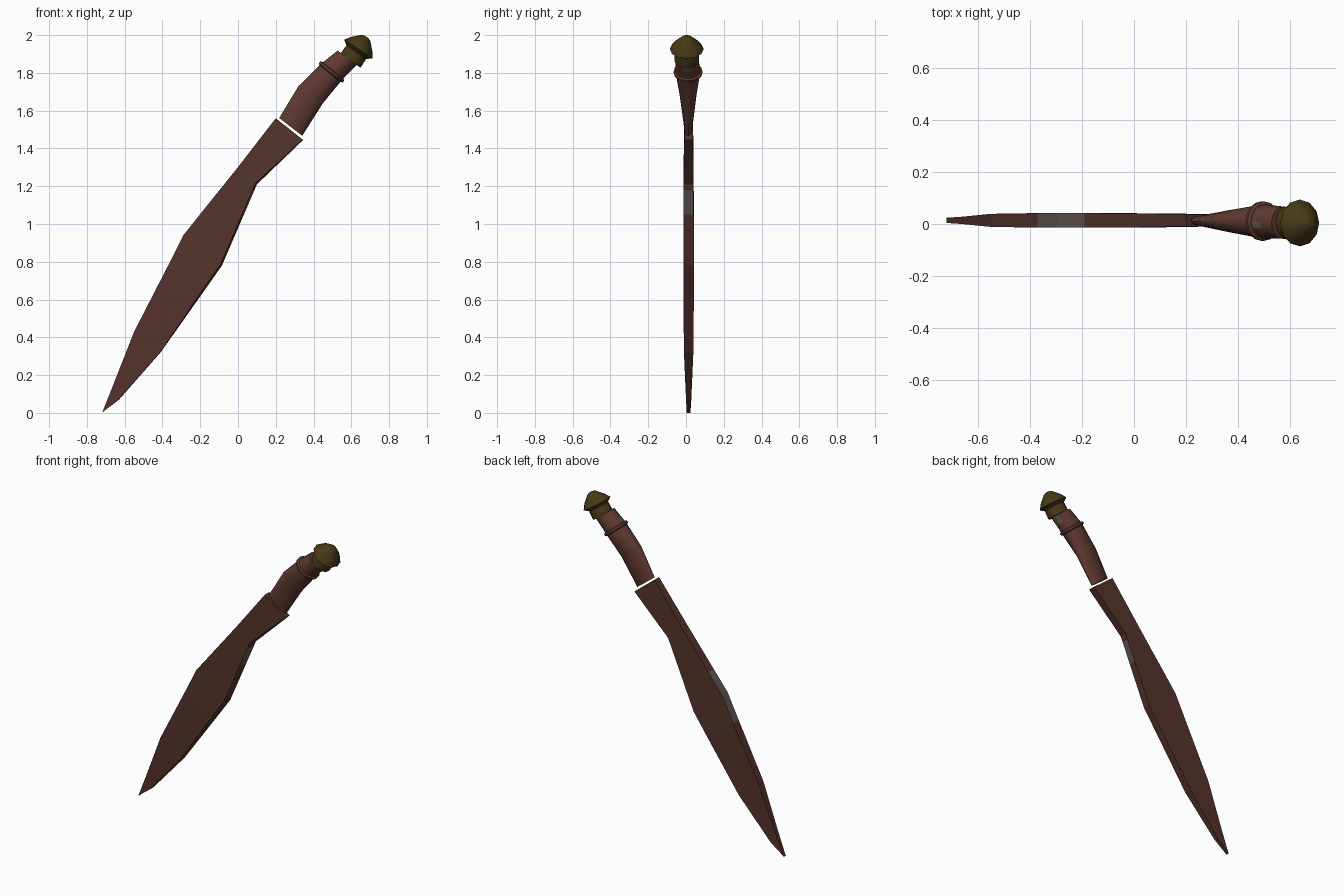
import bpy, bmesh, math
from mathutils import Vector

if "Cube" in bpy.data.objects:
    bpy.data.objects.remove(bpy.data.objects["Cube"])


def material(name, rgb):
    m = bpy.data.materials.new(name)
    m.diffuse_color = (*rgb, 1)
    m.use_nodes = True
    m.node_tree.nodes["Principled BSDF"].inputs["Base Color"].default_value = m.diffuse_color
    return m


BROWN = material("dark red leather", (0.092, 0.033, 0.025))
WOOD = material("red brown wood", (0.115, 0.041, 0.031))
OLIVE = material("dark brass", (0.062, 0.041, 0.008))
GREY = material("worn grey", (0.125, 0.095, 0.088))


def finish(name, bm, mats, smooth=None):
    bmesh.ops.recalc_face_normals(bm, faces=bm.faces)
    me = bpy.data.meshes.new(name)
    bm.to_mesh(me)
    bm.free()
    ob = bpy.data.objects.new(name, me)
    bpy.context.collection.objects.link(ob)
    for m in mats:
        me.materials.append(m)
    if smooth:
        bpy.ops.object.select_all(action='DESELECT')
        ob.select_set(True)
        bpy.context.view_layer.objects.active = ob
        bpy.ops.object.shade_smooth_by_angle(angle=math.radians(smooth))
    return ob


def loft(rings):
    """Skin a list of closed rings; returns bmesh and faces by (row, column)."""
    bm = bmesh.new()
    vs = [[bm.verts.new(p) for p in r] for r in rings]
    n, faces = len(vs[0]), {}
    for i in range(len(vs) - 1):
        for j in range(n):
            k = (j + 1) % n
            faces[i, j] = bm.faces.new((vs[i][j], vs[i][k], vs[i + 1][k], vs[i + 1][j]))
    bm.faces.new(vs[0])
    bm.faces.new(vs[-1])
    return bm, faces


def ellipse(cx, cy, cz, half, hy, across, n):
    """Ring spanned by the in-plane direction 'across' (x, z) and the y axis."""
    a = Vector((across[0], 0, across[1])).normalized()
    return [Vector((cx, cy, cz)) + a * half * math.cos(t) + Vector((0, hy * math.sin(t), 0))
            for t in (2 * math.pi * j / n for j in range(n))]


# Sheathed blade: spine point, cutting edge point, half thickness
stations = [
    (-0.72, 0.0, -0.712, 0.008, 0.010), (-0.66, 0.15, -0.63, 0.07, 0.014),
    (-0.55, 0.43, -0.41, 0.32, 0.025), (-0.37, 0.78, -0.18, 0.645, 0.028),
    (-0.29, 0.94, -0.085, 0.78, 0.028), (-0.19, 1.065, -0.03, 0.908, 0.028),
    (-0.10, 1.177, 0.03, 1.047, 0.027), (-0.03, 1.264, 0.085, 1.175, 0.027),
    (-0.005, 1.295, 0.10, 1.21, 0.027), (0.20, 1.56, 0.345, 1.445, 0.023)]
rings = []
for i, (sx, sz, ex, ez, h) in enumerate(stations):
    s, e, y = Vector((sx, 0, sz)), Vector((ex, 0, ez)), Vector((0, h, 0))
    c = Vector((0, 0.014, 0))
    inset = (s - e).normalized() * (0.010 if 2 < i < 9 else 0.002)
    rings.append([s + c - y, e + c - y + inset, e + c + y, s + c + y])
bm, f = loft(rings)
for key in ((3, 3), (4, 3), (6, 1)):        # worn patches on spine and edge
    f[key].material_index = 1
finish("blade_sheath", bm, [BROWN, GREY])

# Curved grip, flat at the blade and rounder toward the pommel
N = 16
grip = [(0.279, 0.012, 1.514, 0.077, 0.022, (0.79, -0.61)),
        (0.385, 0.011, 1.685, 0.079, 0.045, (0.80, -0.58)),
        (0.495, 0.010, 1.805, 0.070, 0.066, (0.77, -0.62)),
        (0.535, 0.008, 1.842, 0.066, 0.063, (0.78, -0.62)),
        (0.578, 0.005, 1.880, 0.063, 0.062, (0.80, -0.60))]
bm, f = loft([ellipse(*g, N) for g in grip])
for key in ((3, 0), (3, N - 1), (2, N // 2)):   # worn patches near the collar
    f[key].material_index = 1
finish("grip", bm, [WOOD, GREY], 40)

# Thin raised ring around the grip
ring_axis = Vector((0.62, 0, 0.78))
ring = []
for d, r in ((-0.012, 0.0), (-0.006, 0.010), (0.006, 0.010), (0.012, 0.0)):
    p = Vector((0.495, 0.011, 1.805)) + ring_axis * d
    ring.append(ellipse(*p, 0.071 + r, 0.066 + r, (0.78, -0.62), N))
bm, f = loft(ring)
finish("grip_ring", bm, [WOOD], 30)

# Metal collar and faceted pommel cap, turned about a tilted axis
axis, across = Vector((0.56, 0, 0.826)), (0.826, -0.56)
rim = Vector((0.637, 0.004, 1.926))


def turned(name, profile, n, smooth):
    bm, _ = loft([ellipse(*(rim + axis * d), r, r, across, n) for d, r in profile])
    finish(name, bm, [OLIVE], smooth)


turned("pommel_collar", [(-0.075, 0.065), (-0.03, 0.064), (-0.005, 0.060)], N, 40)
turned("pommel_cap", [(-0.022, 0.060), (0.0, 0.090), (0.032, 0.068), (0.070, 0.030), (0.078, 0.014)], 12, 25)
